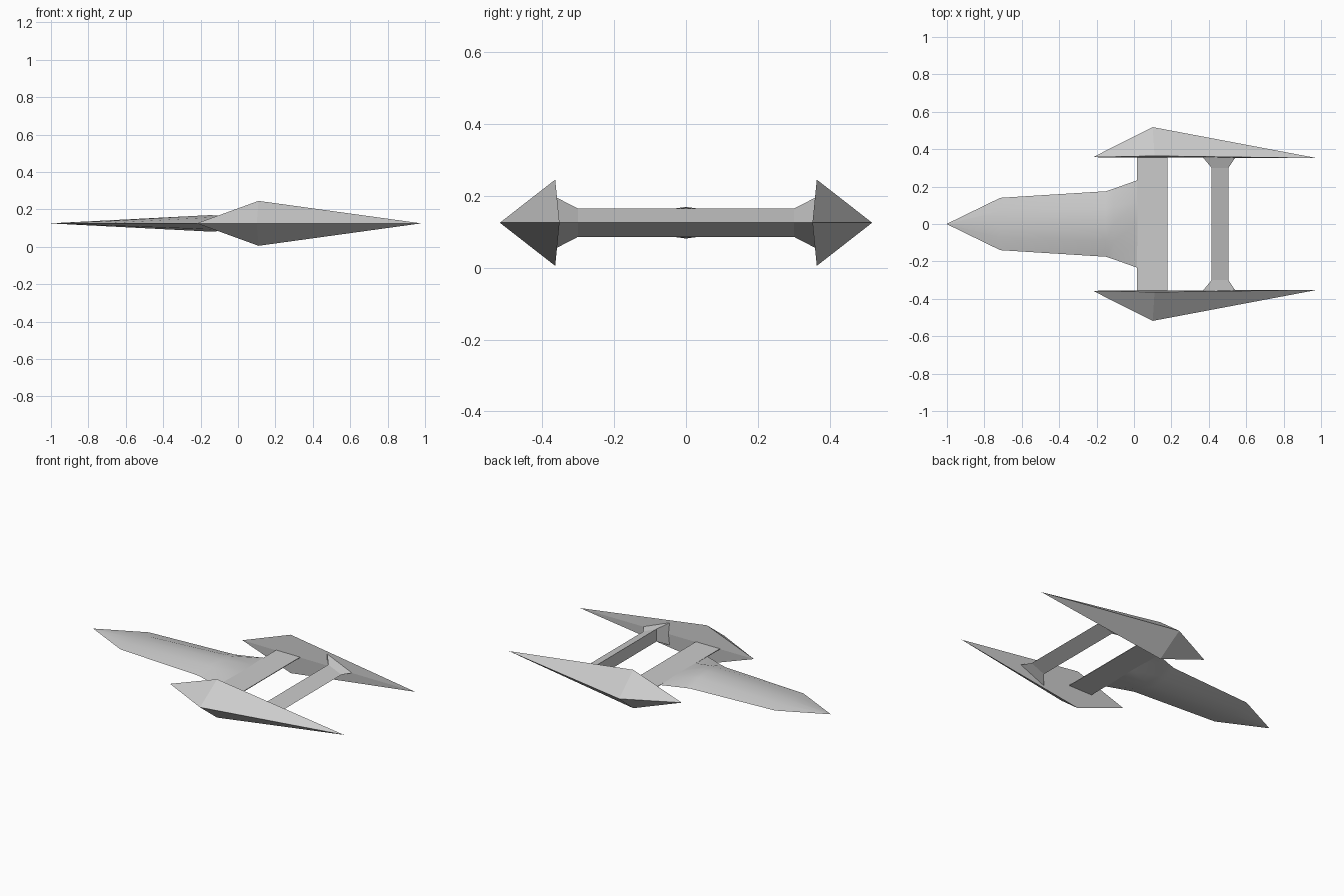
import bpy, bmesh, math

cube = bpy.data.objects.get("Cube")
if cube:
    bpy.data.objects.remove(cube, do_unlink=True)

MID = 0.125  # height of the centre plane

grey = bpy.data.materials.new("hull_grey")
grey.use_nodes = True
grey.diffuse_color = (0.6, 0.6, 0.6, 1)
grey.node_tree.nodes["Principled BSDF"].inputs["Base Color"].default_value = (0.6, 0.6, 0.6, 1)


def make(name, verts, faces, smooth=False):
    """Mesh object from points and faces, with outward normals."""
    me = bpy.data.meshes.new(name)
    me.from_pydata(verts, [], faces)
    bm = bmesh.new()
    bm.from_mesh(me)
    bmesh.ops.remove_doubles(bm, verts=bm.verts, dist=1e-5)
    bmesh.ops.dissolve_degenerate(bm, edges=bm.edges, dist=1e-5)
    bmesh.ops.recalc_face_normals(bm, faces=bm.faces)
    bm.to_mesh(me)
    bm.free()
    me.materials.append(grey)
    ob = bpy.data.objects.new(name, me)
    bpy.context.collection.objects.link(ob)
    if smooth:
        bpy.ops.object.select_all(action='DESELECT')
        ob.select_set(True)
        bpy.context.view_layer.objects.active = ob
        bpy.ops.object.shade_smooth_by_angle(angle=math.radians(30))
    return ob


def loft(name, sections, smooth=False):
    """Bridge rings of equal point count and cap both ends."""
    n = len(sections[0])
    verts = [p for s in sections for p in s]
    faces = [(k * n + i, k * n + (i + 1) % n, (k + 1) * n + (i + 1) % n, (k + 1) * n + i)
             for k in range(len(sections) - 1) for i in range(n)]
    faces += [tuple(range(n)), tuple(range(len(verts) - n, len(verts)))]
    return make(name, verts, faces, smooth)


# Central hull: lens-shaped sections along x (x, half width, half height)
def hull_section(x, w, h):
    top = [(-1, 0), (-0.5, 0.72), (0, 1), (0.5, 0.72), (1, 0)]
    ring = top + [(u, -v) for u, v in top[3:0:-1]]
    return [(x, u * w, MID + v * h) for u, v in ring]


loft("hull", [hull_section(*s) for s in (
    (-1.0, 0.001, 0.0005), (-0.715, 0.14, 0.015), (-0.15, 0.175, 0.044),
    (-0.11, 0.188, 0.042), (0.02, 0.235, 0.002))], smooth=True)

# Thin cross wing joining the two pods
loft("cross_wing", [[(0.015, y, MID - 0.002), (0.18, y, MID - 0.002),
                     (0.18, y, MID + 0.002), (0.015, y, MID + 0.002)] for y in (-0.36, 0.36)])


# Rear strut: triangular section with a vertical front, flared at the pods
def strut_section(y, x0, x1, h):
    return [(x0, y, MID - h), (x1, y, MID), (x0, y, MID + h)]


loft("rear_strut", [strut_section(-0.36, 0.365, 0.545, 0.07), strut_section(-0.3, 0.415, 0.505, 0.039),
                    strut_section(0.3, 0.415, 0.505, 0.039), strut_section(0.36, 0.365, 0.545, 0.07)])

# Side pods: long faceted spikes, mirrored across y
for name, s in (("back_pod", 1), ("front_pod", -1)):
    points = [(-0.22, s * 0.357, MID), (0.98, s * 0.352, MID), (0.1, s * 0.518, MID),
              (0.11, s * 0.364, 0.245), (0.11, s * 0.364, 0.005)]
    make(name, points, [(0, 2, 3), (2, 1, 3), (0, 2, 4), (2, 1, 4), (0, 1, 3), (0, 1, 4)])
